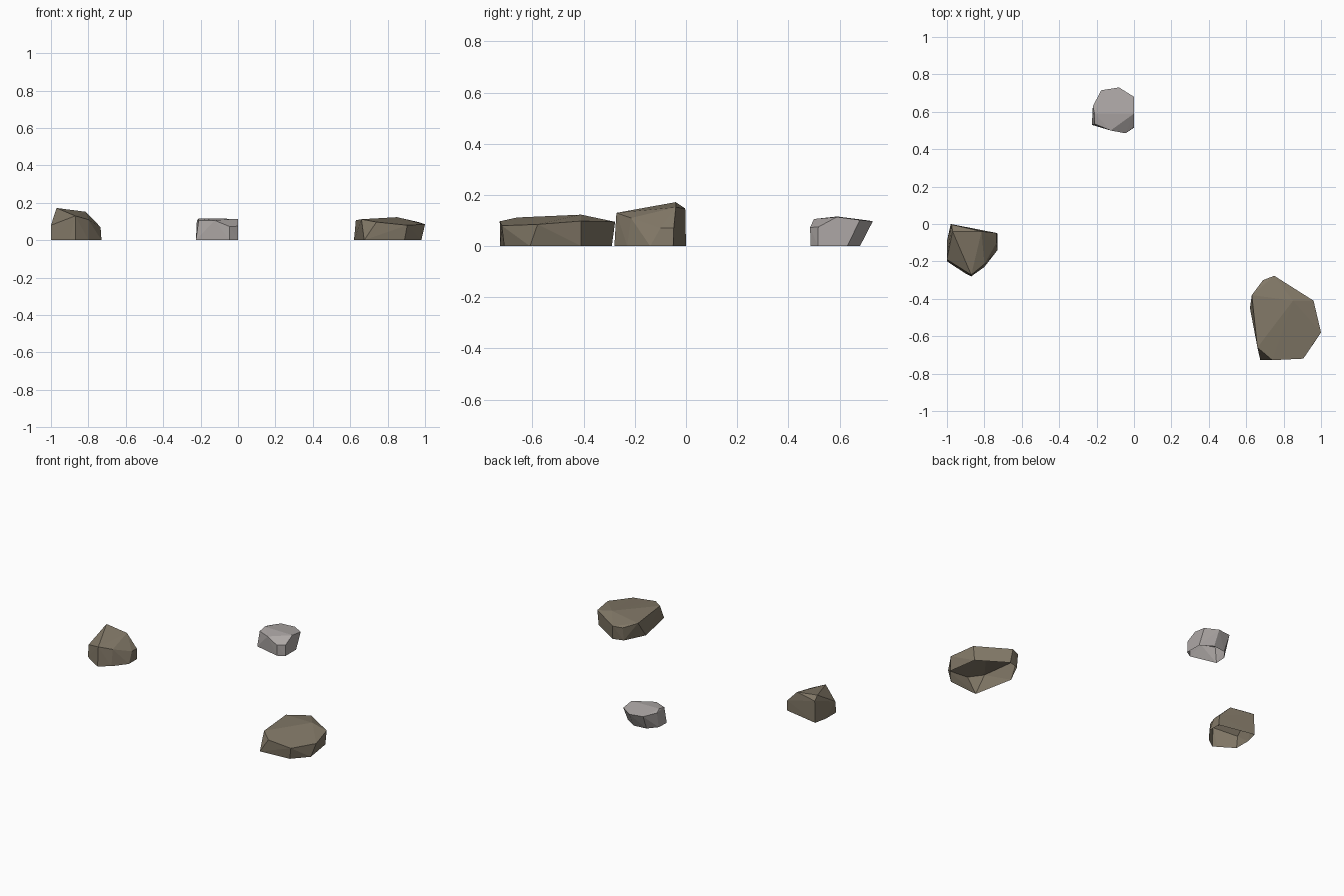
import bpy, bmesh


def material(name, rgb):
    m = bpy.data.materials.new(name)
    m.diffuse_color = (*rgb, 1)
    return m


brown = material("brown stone", (0.225, 0.19, 0.137))
grey = material("grey stone", (0.42, 0.39, 0.38))


def rock(name, mat, base, upper):
    """Faceted boulder: convex hull of a ground outline and upper corners, open underneath."""
    bm = bmesh.new()
    for x, y in base:
        bm.verts.new((x, y, 0))
    for p in upper:
        bm.verts.new(p)
    res = bmesh.ops.convex_hull(bm, input=bm.verts[:])
    junk = set(res["geom_interior"]) | set(res["geom_unused"])
    bmesh.ops.delete(bm, geom=[v for v in junk if isinstance(v, bmesh.types.BMVert)], context='VERTS')
    bmesh.ops.recalc_face_normals(bm, faces=bm.faces[:])
    # leave the underside open
    under = [f for f in bm.faces if all(v.co.z < 1e-4 for v in f.verts)]
    bmesh.ops.delete(bm, geom=under, context='FACES')
    mesh = bpy.data.meshes.new(name)
    bm.to_mesh(mesh)
    bm.free()
    mesh.materials.append(mat)
    ob = bpy.data.objects.new(name, mesh)
    bpy.context.collection.objects.link(ob)
    return ob


# wide flat boulder, front right
rock("large_rock", brown,
     [(0.675, -0.727), (0.89, -0.71), (0.98, -0.61), (0.95, -0.41),
      (0.76, -0.29), (0.69, -0.31), (0.62, -0.45)],
     [(0.75, -0.277, 0.095), (0.69, -0.30, 0.09), (0.96, -0.41, 0.098),
      (1.0, -0.58, 0.085), (0.905, -0.72, 0.08), (0.74, -0.728, 0.097),
      (0.66, -0.66, 0.112), (0.63, -0.38, 0.107), (0.85, -0.41, 0.123)])

# peaked boulder, left
rock("peaked_rock", brown,
     [(-0.98, 0.0), (-0.73, -0.05), (-0.73, -0.14), (-0.80, -0.23),
      (-0.87, -0.28), (-0.90, -0.265), (-1.0, -0.20), (-1.0, -0.09)],
     [(-0.97, -0.04, 0.172), (-0.975, -0.003, 0.147), (-0.815, -0.04, 0.152),
      (-0.735, -0.10, 0.07), (-0.735, -0.048, 0.07), (-0.80, -0.215, 0.11),
      (-0.87, -0.272, 0.13), (-1.0, -0.19, 0.08)])

# small pale stone, back; its rear leans outward
rock("small_rock", grey,
     [(-0.225, 0.53), (-0.045, 0.487), (0.0, 0.515), (0.0, 0.63),
      (-0.08, 0.68), (-0.17, 0.67), (-0.22, 0.61)],
     [(-0.175, 0.715, 0.10), (-0.08, 0.73, 0.097), (0.0, 0.68, 0.102),
      (0.0, 0.59, 0.114), (0.0, 0.517, 0.075), (-0.045, 0.485, 0.073),
      (-0.125, 0.50, 0.106), (-0.21, 0.535, 0.106), (-0.21, 0.59, 0.116),
      (-0.22, 0.63, 0.105)])
